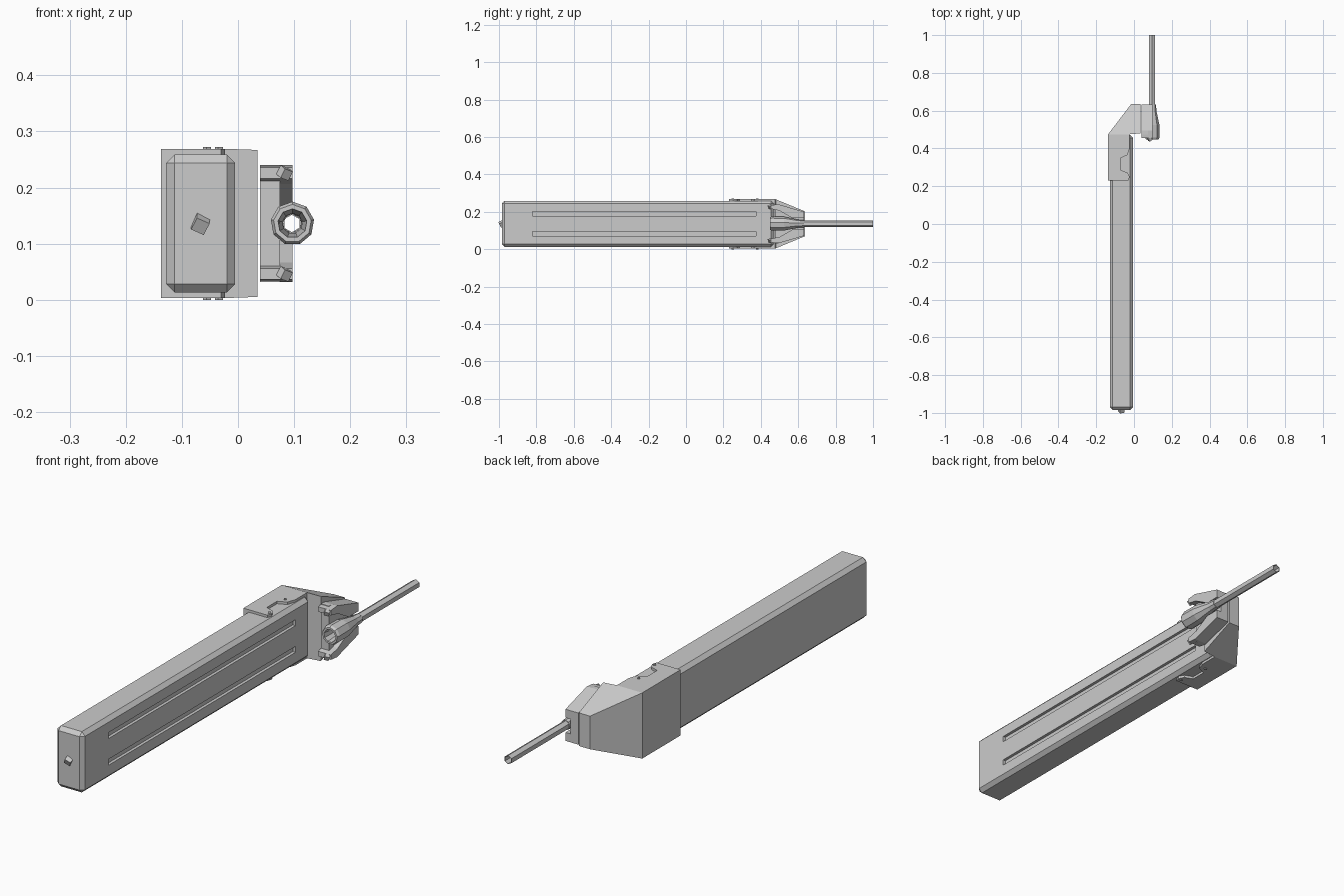
import bpy, bmesh, math
from mathutils import Vector

if "Cube" in bpy.data.objects:
    bpy.data.objects.remove(bpy.data.objects["Cube"], do_unlink=True)

MID = 0.136  # height of the plane of symmetry

grey = bpy.data.materials.new("plain grey")
grey.use_nodes = True
grey.diffuse_color = (0.6, 0.6, 0.6, 1)
grey.node_tree.nodes["Principled BSDF"].inputs["Base Color"].default_value = (0.6, 0.6, 0.6, 1)


def finish(name, bm):
    bmesh.ops.recalc_face_normals(bm, faces=bm.faces)
    mesh = bpy.data.meshes.new(name)
    bm.to_mesh(mesh)
    bm.free()
    mesh.materials.append(grey)
    ob = bpy.data.objects.new(name, mesh)
    bpy.context.collection.objects.link(ob)
    return ob


def prism(points, axis, lo, hi):
    """Extrude an outline along x (points are y, z) or z (points are x, y)."""
    bm = bmesh.new()
    place = (lambda p: (lo, *p)) if axis == "x" else (lambda p: (*p, lo))
    face = bm.faces.new([bm.verts.new(place(p)) for p in points])
    step = Vector((hi - lo, 0, 0)) if axis == "x" else Vector((0, 0, hi - lo))
    new = bmesh.ops.extrude_face_region(bm, geom=[face])["geom"]
    bmesh.ops.translate(bm, vec=step, verts=[v for v in new if isinstance(v, bmesh.types.BMVert)])
    # extrusion keeps the first face as the closing cap
    return bm


def box(name, x0, x1, y0, y1, z0, z1):
    return finish(name, prism([(x0, y0), (x1, y0), (x1, y1), (x0, y1)], "z", z0, z1))


def lathe(name, profile, sides, cx, cz):
    """Closed ring profile of (y, radius) turned about an axis along y."""
    bm = bmesh.new()
    rings = []
    for i in range(sides):
        a = math.tau * i / sides + math.pi / 2
        rings.append([bm.verts.new((cx + r * math.cos(a), y, cz + r * math.sin(a))) for y, r in profile])
    n = len(profile)
    for i in range(sides):
        a, b = rings[i], rings[(i + 1) % sides]
        for j in range(n):
            k = (j + 1) % n
            bm.faces.new((a[j], a[k], b[k], b[j]))
    return finish(name, bm)


def knob(name, location, size, turn):
    bm = bmesh.new()
    bmesh.ops.create_cube(bm, size=size)
    ob = finish(name, bm)
    ob.location = location
    ob.rotation_euler = turn
    return ob


# Long bar with chamfered edges and two slots in its side
bar = box("bar", -0.128, -0.005, -0.985, 0.47, 0.013, 0.259)
bevel = bar.modifiers.new("chamfer", "BEVEL")
bevel.width = 0.015
bevel.segments = 1
cutters = []
for side in (-1, 1):
    z = MID + side * 0.054
    cutter = box("slot_cutter", -0.017, 0.02, -0.82, 0.375, z - 0.012, z + 0.012)
    cut = bar.modifiers.new("slot", "BOOLEAN")
    cut.operation = "DIFFERENCE"
    cut.solver = "EXACT"
    cut.object = cutter
    cutters.append(cutter)
bpy.context.view_layer.update()
solid = bpy.data.meshes.new_from_object(bar.evaluated_get(bpy.context.evaluated_depsgraph_get()))
bar.modifiers.clear()
bar.data = solid
for cutter in cutters:
    bpy.data.objects.remove(cutter, do_unlink=True)

# Elbow cap: notched outline, cut off by sloping planes towards the back
outline = [(-0.137, 0.23), (-0.03, 0.23), (-0.023, 0.25), (-0.035, 0.272), (-0.07, 0.285),
           (-0.07, 0.35), (-0.035, 0.365), (-0.023, 0.4), (-0.023, 0.475), (0.035, 0.48),
           (0.035, 0.635), (-0.015, 0.635), (-0.137, 0.475)]
bm = prism(outline, "z", 0.003, 0.269)
for side in (-1, 1):
    bmesh.ops.bisect_plane(bm, geom=bm.verts[:] + bm.edges[:] + bm.faces[:],
                           plane_co=(0, 0.475, MID + side * 0.133),
                           plane_no=(0, 0.066, side * 0.16), clear_outer=True)
    bmesh.ops.holes_fill(bm, edges=[e for e in bm.edges if e.is_boundary])
finish("elbow_cap", bm)

# Small rivets on the cap plates
for side in (-1, 1):
    for x, y in ((-0.055, 0.38), (-0.034, 0.25)):
        knob("cap_rivet", (x, y, MID + side * 0.131), 0.01, (0, 0, 0.6))

# Yoke plate and its two claws with knobs
plate = [(0.475, 0.032), (0.475, 0.24), (0.495, 0.24), (0.632, 0.2), (0.632, 0.072), (0.495, 0.032)]
finish("yoke_plate", prism(plate, "x", 0.039, 0.075))
claw = [(0.455, 0.1), (0.495, 0.104), (0.632, 0.064), (0.632, 0.03), (0.57, 0.03),
        (0.5, 0.07), (0.455, 0.08)]
for side, where in ((-1, "lower"), (1, "upper")):
    finish(where + "_claw", prism([(y, MID + side * h) for y, h in claw], "x", 0.039, 0.097))
    knob(where + "_claw_knob", (0.083, 0.45, MID + side * 0.09), 0.018, (0.4, 0.3, 0.6))

# Hollow socket and the thin tube behind it
lathe("socket", [(0.448, 0.034), (0.458, 0.039), (0.525, 0.038), (0.6, 0.022), (0.632, 0.02),
                 (0.632, 0.016), (0.54, 0.018), (0.448, 0.026)], 9, 0.097, MID)
lathe("tube", [(0.58, 0.018), (1.0, 0.018), (1.0, 0.0155), (0.58, 0.0155)], 6, 0.096, MID)

# Stud on the front end
knob("front_stud", (-0.067, -0.985, MID), 0.025, (0.5, 0.4, 0.2))
